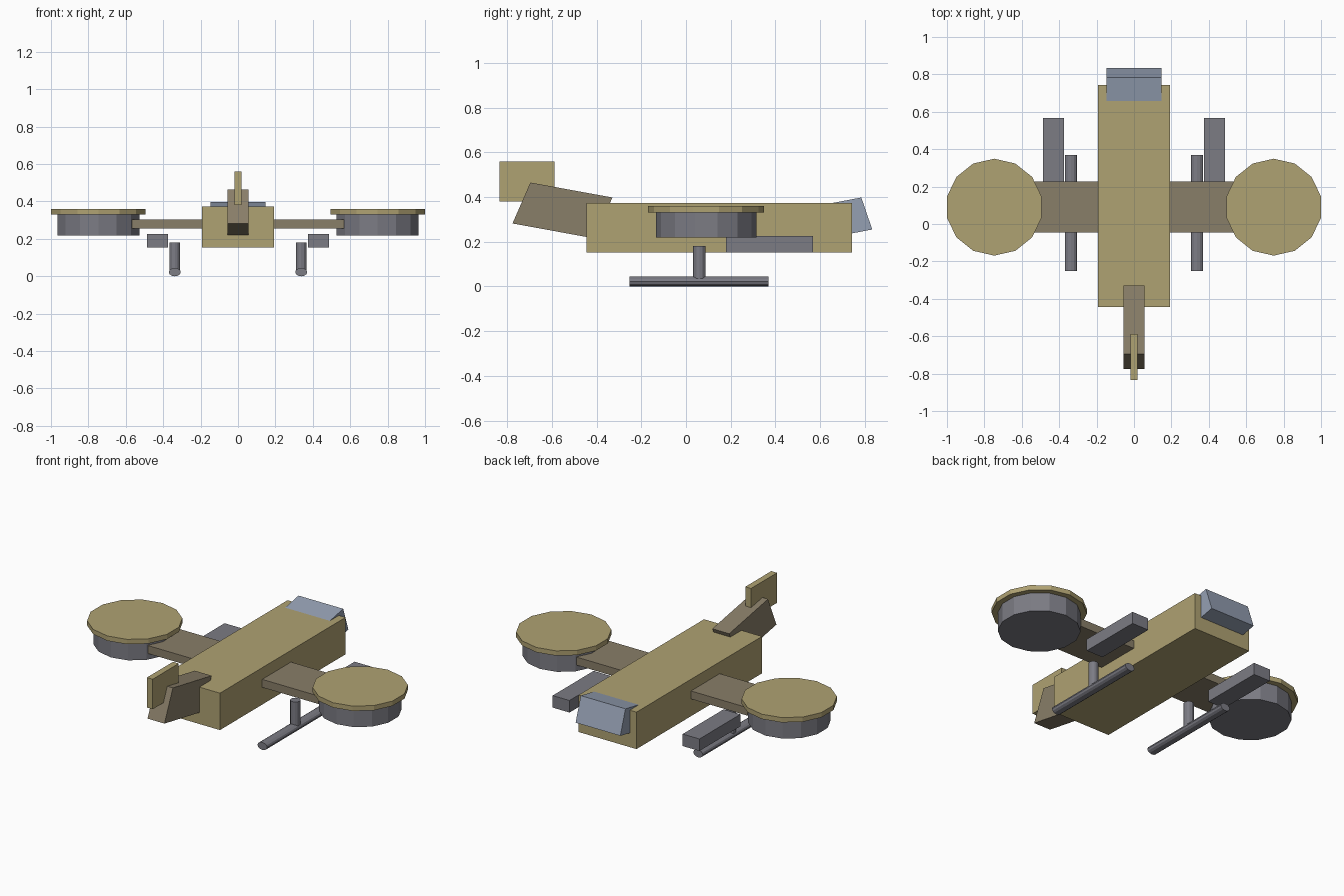
import bpy, bmesh, math
from mathutils import Matrix

if "Cube" in bpy.data.objects:
    bpy.data.objects.remove(bpy.data.objects["Cube"])


def material(name, rgb):
    m = bpy.data.materials.new(name)
    m.diffuse_color = (*rgb, 1)
    m.use_nodes = True
    m.node_tree.nodes["Principled BSDF"].inputs["Base Color"].default_value = m.diffuse_color
    return m


TAN = material("tan_paint", (0.43, 0.36, 0.17))
DRAB = material("drab_paint", (0.25, 0.21, 0.14))
STEEL = material("steel", (0.20, 0.20, 0.23))
GLASS = material("glass", (0.30, 0.35, 0.45))


def finish(name, bm, mat):
    bmesh.ops.recalc_face_normals(bm, faces=bm.faces)
    me = bpy.data.meshes.new(name)
    bm.to_mesh(me)
    bm.free()
    me.materials.append(mat)
    ob = bpy.data.objects.new(name, me)
    bpy.context.collection.objects.link(ob)
    return ob


def prism(name, profile, x0, x1, mat):
    """Extrude a (y, z) profile along x."""
    bm = bmesh.new()
    face = bm.faces.new([bm.verts.new((x0, y, z)) for y, z in profile])
    ext = bmesh.ops.extrude_face_region(bm, geom=[face])["geom"]
    bmesh.ops.translate(bm, vec=(x1 - x0, 0, 0),
                        verts=[v for v in ext if isinstance(v, bmesh.types.BMVert)])
    return finish(name, bm, mat)


def box(name, x, y, z, mat):
    return prism(name, [(y[0], z[0]), (y[1], z[0]), (y[1], z[1]), (y[0], z[1])], *x, mat)


def cylinder(name, centre, rx, ry, depth, sides, mat, along_y=False):
    bm = bmesh.new()
    bmesh.ops.create_cone(bm, cap_ends=True, segments=sides, radius1=1, radius2=1, depth=depth)
    m = Matrix.Translation(centre)
    if along_y:
        m = m @ Matrix.Rotation(math.pi / 2, 4, 'X')
    bmesh.ops.transform(bm, matrix=m @ Matrix.Diagonal((rx, ry, 1, 1)), verts=bm.verts)
    return finish(name, bm, mat)


# Central body, canopy and tail
box("fuselage", (-0.192, 0.192), (-0.445, 0.743), (0.153, 0.374), TAN)
prism("canopy", [(0.784, 0.398), (0.833, 0.255), (0.65, 0.22), (0.60, 0.363)],
      -0.148, 0.148, GLASS)
prism("tail_boom", [(-0.696, 0.465), (-0.329, 0.398), (-0.409, 0.215), (-0.776, 0.282)],
      -0.056, 0.056, DRAB)
box("tail_fin", (-0.019, 0.019), (-0.834, -0.588), (0.38, 0.56), TAN)

# Parts repeated on both sides
for side, s in (("left", -1), ("right", 1)):
    box(side + "_wing", (s * 0.15, s * 0.566), (-0.045, 0.227), (0.256, 0.304), DRAB)
    cylinder(side + "_rotor_drum", (s * 0.747, 0.09, 0.276), 0.225, 0.225, 0.115, 14, STEEL)
    cylinder(side + "_rotor_cap", (s * 0.747, 0.09, 0.3455), 0.259, 0.259, 0.029, 14, TAN)
    box(side + "_side_pod", (s * 0.375, s * 0.486), (0.18, 0.567), (0.153, 0.225), STEEL)
    cylinder(side + "_skid_strut", (s * 0.338, 0.06, 0.107), 0.028, 0.028, 0.146, 12, STEEL)
    cylinder(side + "_skid", (s * 0.338, 0.058, 0.0225), 0.032, 0.0225, 0.62, 12, STEEL, True)
